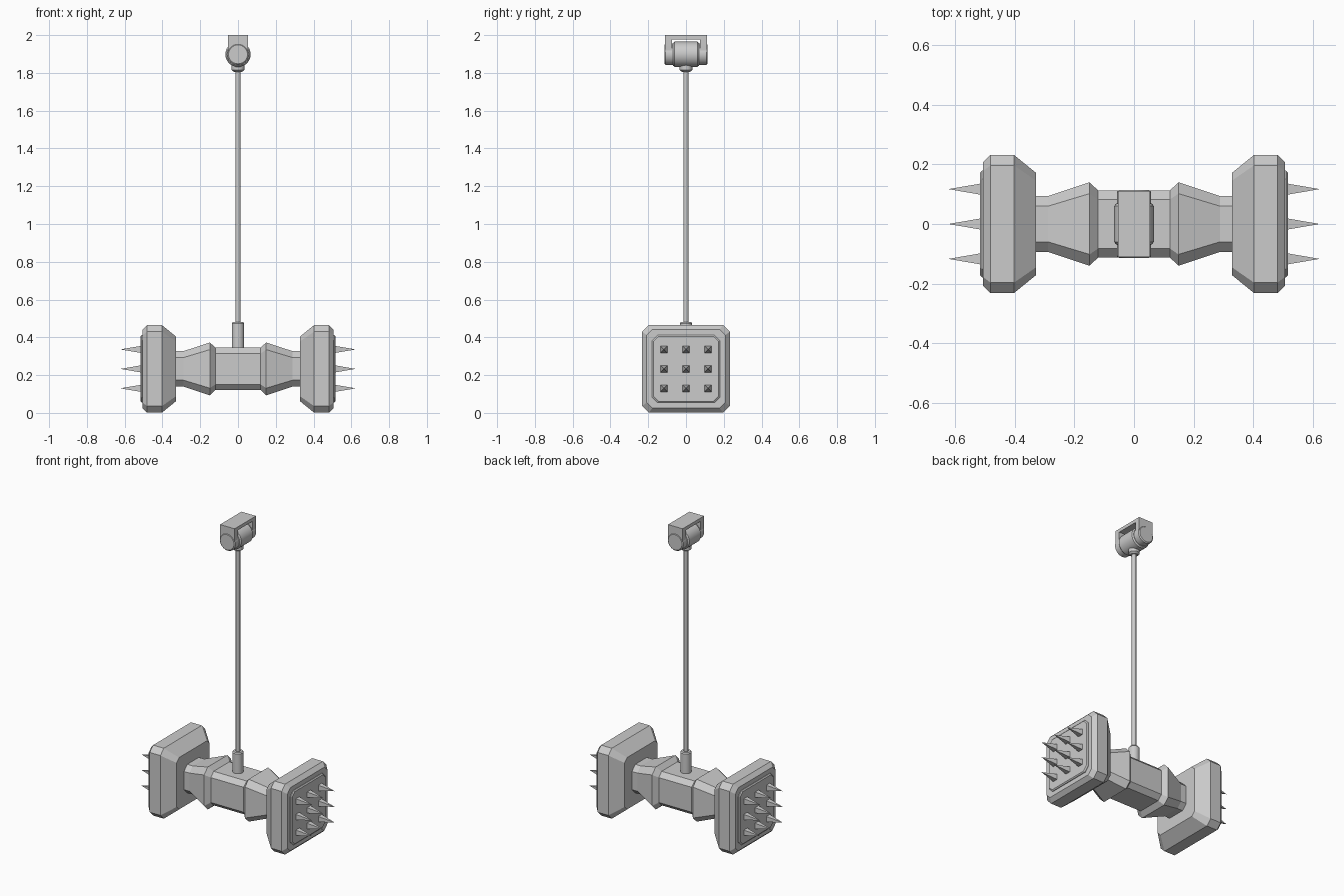
import bpy, bmesh, math
from mathutils import Vector

if "Cube" in bpy.data.objects:
    bpy.data.objects.remove(bpy.data.objects["Cube"])

CZ = 0.233   # height of the hammer axis
PZ = 1.898   # height of the pivot


def finish(bm, name, smooth=False):
    bmesh.ops.recalc_face_normals(bm, faces=bm.faces)
    me = bpy.data.meshes.new(name)
    bm.to_mesh(me)
    bm.free()
    ob = bpy.data.objects.new(name, me)
    bpy.context.collection.objects.link(ob)
    if smooth:
        bpy.ops.object.select_all(action='DESELECT')
        ob.select_set(True)
        bpy.context.view_layer.objects.active = ob
        bpy.ops.object.shade_smooth_by_angle(angle=math.radians(35))
    return ob


def bridge(bm, rings):
    for a, b in zip(rings, rings[1:]):
        n = len(a)
        for i in range(n):
            bm.faces.new((a[i], a[(i + 1) % n], b[(i + 1) % n], b[i]))
    bm.faces.new(rings[0])
    bm.faces.new(rings[-1])


def chamfer_loft(name, sections):
    """Square sections with cut corners along x: (x, half size, chamfer)."""
    bm = bmesh.new()
    rings = []
    for x, h, c in sections:
        k = h - c
        pts = [(h, k), (k, h), (-k, h), (-h, k), (-h, -k), (-k, -h), (k, -h), (h, -k)]
        rings.append([bm.verts.new((x, y, CZ + z)) for y, z in pts])
    bridge(bm, rings)
    return finish(bm, name)


def turned(name, profile, axis, origin, seg=32):
    """Round part from (position along axis, radius) pairs."""
    bm = bmesh.new()
    rings = []
    for t, r in profile:
        ring = []
        for i in range(seg):
            a = 2 * math.pi * i / seg
            u, v = r * math.cos(a), r * math.sin(a)
            p = (u, v, t) if axis == 'Z' else (u, t, v)
            ring.append(bm.verts.new(Vector(origin) + Vector(p)))
        rings.append(ring)
    bridge(bm, rings)
    return finish(bm, name, True)


# Handle body: centre block flaring out, then tapering to the heads
half = [(0.12, 0.112, 0.03), (0.149, 0.14, 0.038), (0.288, 0.094, 0.034), (0.34, 0.094, 0.034)]
chamfer_loft("hammer_body", [(-x, h, c) for x, h, c in reversed(half)] + half)

# Two heads with raised plates and spikes
for s, side in ((1, "right"), (-1, "left")):
    chamfer_loft("head_" + side, [(s * x, h, c) for x, h, c in (
        (0.328, 0.171, 0.026), (0.403, 0.232, 0.035), (0.481, 0.232, 0.035), (0.506, 0.208, 0.03))])
    chamfer_loft("face_plate_" + side, [(s * x, h, c) for x, h, c in (
        (0.495, 0.179, 0.028), (0.510, 0.179, 0.028), (0.516, 0.172, 0.026))])
    bm = bmesh.new()
    for j in (-1, 0, 1):
        for k in (-1, 0, 1):
            y, z, r = j * 0.117, CZ + k * 0.103, 0.019
            base = [bm.verts.new((s * 0.512, y + a * r, z + b * r))
                    for a, b in ((1, 1), (-1, 1), (-1, -1), (1, -1))]
            tip = bm.verts.new((s * 0.623, y, z))
            bm.faces.new(base)
            for i in range(4):
                bm.faces.new((base[i], base[(i + 1) % 4], tip))
    finish(bm, "spikes_" + side)

# Rod, its lower socket and upper collar
turned("rod_socket", [(0.33, 0.033), (0.474, 0.033), (0.481, 0.027)], 'Z', (0, 0, 0))
turned("rod", [(0.46, 0.0135), (1.85, 0.0135)], 'Z', (0, 0, 0), 20)
turned("rod_collar", [(1.806, 0.022), (1.816, 0.034), (1.832, 0.034), (1.85, 0.034)], 'Z', (0, 0, 0))

# Pivot hub and pin caps
turned("pivot_hub", [(-0.068, 0.06), (-0.06, 0.067), (0.06, 0.067), (0.068, 0.06)], 'Y', (0, 0, PZ))
turned("pivot_pin", [(-0.114, 0.05), (-0.108, 0.057), (0.108, 0.057), (0.114, 0.05)], 'Y', (0, 0, PZ))


# Bracket: top bar and two ears with rounded ends
def bracket_part(name, y0, y1, bottom):
    bm = bmesh.new()
    w = 0.053
    pts = [(w, 2.0), (-w, 2.0)]
    if bottom is None:
        pts += [(-w * math.cos(math.pi * i / 16), PZ - w * math.sin(math.pi * i / 16)) for i in range(17)]
    else:
        pts += [(-w, bottom), (w, bottom)]
    bridge(bm, [[bm.verts.new((x, y, z)) for x, z in pts] for y in (y0, y1)])
    finish(bm, name, True)


bracket_part("bracket_top", -0.111, 0.111, 1.978)
bracket_part("bracket_ear_front", -0.111, -0.075, None)
bracket_part("bracket_ear_back", 0.075, 0.111, None)
